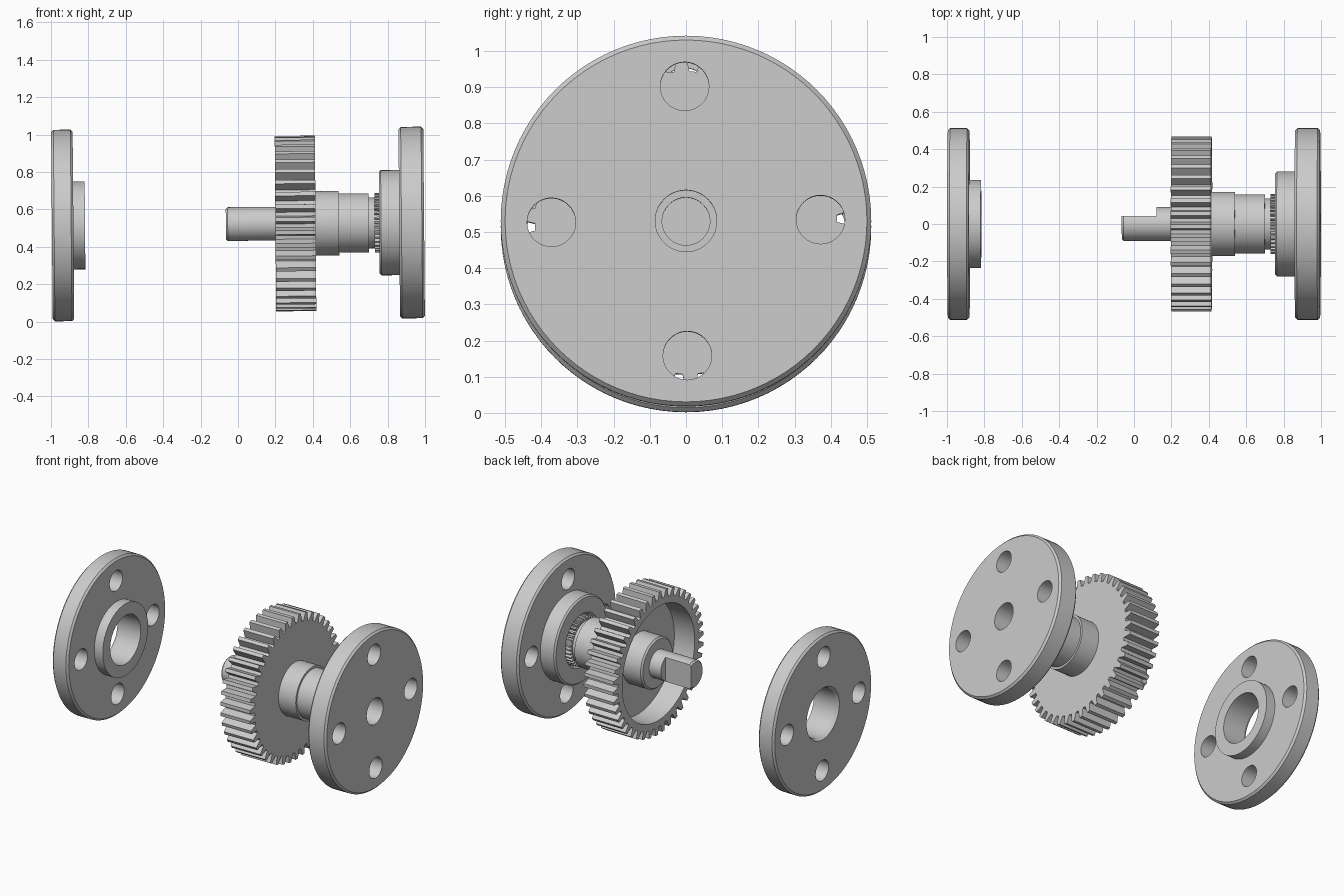
import bpy, bmesh
from math import pi, sin, cos
from mathutils import Matrix

if "Cube" in bpy.data.objects:
    bpy.data.objects.remove(bpy.data.objects["Cube"])

# Shared axis runs along x, with a very slight rise towards +x
TILT = Matrix.Translation((0, 0, 0.522)) @ Matrix.Rotation(-0.0085, 4, 'Y')


def make(name, verts, faces):
    me = bpy.data.meshes.new(name)
    me.from_pydata(verts, [], faces)
    bm = bmesh.new()
    bm.from_mesh(me)
    bmesh.ops.recalc_face_normals(bm, faces=bm.faces)
    bm.to_mesh(me)
    bm.free()
    ob = bpy.data.objects.new(name, me)
    bpy.context.collection.objects.link(ob)
    return ob


def lathe(name, profile, n=96, closed=True, y=0, z=0):
    """Revolve (x, r) points about x; open profiles get flat end caps."""
    m = len(profile)
    verts = [(x, y + r * cos(2 * pi * i / n), z + r * sin(2 * pi * i / n))
             for x, r in profile for i in range(n)]
    faces = []
    for k in range(m if closed else m - 1):
        a, b = k * n, (k + 1) % m * n
        faces += [(a + i, a + (i + 1) % n, b + (i + 1) % n, b + i) for i in range(n)]
    if not closed:
        faces += [tuple(range(n)), tuple(range((m - 1) * n, m * n))]
    return make(name, verts, faces)


def toothed(name, x0, x1, count, tooth, phase=0):
    """Extrude a toothed outline; tooth = (pitch fraction, radius) points."""
    p = 2 * pi / count
    ring = [(r * cos(phase + (k + f) * p), r * sin(phase + (k + f) * p))
            for k in range(count) for f, r in tooth]
    n = len(ring)
    verts = [(x, *c) for x in (x0, x1) for c in ring]
    faces = [(i, (i + 1) % n, n + (i + 1) % n, n + i) for i in range(n)]
    faces += [tuple(range(n)), tuple(range(n, 2 * n))]
    return make(name, verts, faces)


def cut(ob, cutter):
    cutter.hide_render = True
    mod = ob.modifiers.new("cut", 'BOOLEAN')
    mod.operation, mod.solver, mod.object = 'DIFFERENCE', 'EXACT', cutter
    bpy.context.view_layer.objects.active = ob
    bpy.ops.object.modifier_apply(modifier=mod.name)
    bpy.data.objects.remove(cutter)


def bolt_holes(ob, x0, x1):
    for k in range(4):
        a = 0.01 + k * pi / 2
        cut(ob, lathe("hole_cutter", [(x0, 0.067), (x1, 0.067)], 48, False,
                      0.372 * cos(a), 0.372 * sin(a)))


# Loose flange with a raised boss and a through bore
loose_flange = lathe("loose_flange", [
    (-0.995, 0.17), (-0.995, 0.5), (-0.983, 0.512), (-0.892, 0.512), (-0.88, 0.5),
    (-0.88, 0.235), (-0.818, 0.235), (-0.818, 0.158), (-0.975, 0.158)])
bolt_holes(loose_flange, -1.1, -0.7)

# Coupling flange with hub, splined socket and small end hole
coupling_flange = lathe("coupling_flange", [
    (0.995, 0.085), (0.995, 0.5), (0.983, 0.512), (0.874, 0.512), (0.862, 0.5),
    (0.862, 0.281), (0.765, 0.281), (0.755, 0.271), (0.755, 0.175),
    (0.77, 0.162), (0.88, 0.162), (0.88, 0.085)])
bolt_holes(coupling_flange, 0.7, 1.1)

# Stepped shaft with a flat on its free end
shaft = lathe("shaft", [
    (-0.065, 0.08), (-0.055, 0.09), (0.205, 0.09), (0.205, 0.155), (0.215, 0.165),
    (0.40, 0.165), (0.40, 0.172), (0.54, 0.172), (0.54, 0.158), (0.70, 0.158),
    (0.70, 0.136), (0.74, 0.136)], closed=False)
box = [(x, y, z) for x in (-0.2, 0.12) for y in (0.042, 0.3) for z in (-0.3, 0.3)]
cut(shaft, make("flat_cutter", box, [
    (0, 1, 3, 2), (4, 5, 7, 6), (0, 1, 5, 4), (2, 3, 7, 6), (0, 2, 6, 4), (1, 3, 7, 5)]))

# Splined end of the shaft, with a blind centre hole
spline = toothed("shaft_spline", 0.73, 0.875, 36, [
    (-0.3, 0.14), (-0.17, 0.16), (0.17, 0.16), (0.3, 0.14)])
cut(spline, lathe("centre_hole_cutter", [(0.80, 0.066), (1.0, 0.066)], 64, False))

# Spur gear, dished on the -x side
gear = toothed("spur_gear", 0.2, 0.415, 42, [
    (-0.34, 0.418), (-0.26, 0.44), (-0.16, 0.469),
    (0.16, 0.469), (0.26, 0.44), (0.34, 0.418)], 0.028 + pi / 42)
cut(gear, lathe("dish_cutter", [(0.1, 0.378), (0.345, 0.372)], 96, False))

# Place everything on the shared axis and smooth the round surfaces
for ob in (loose_flange, coupling_flange, shaft, spline, gear):
    ob.data.transform(TILT)
    bpy.ops.object.select_all(action='DESELECT')
    ob.select_set(True)
    bpy.context.view_layer.objects.active = ob
    bpy.ops.object.shade_smooth_by_angle(angle=0.5)
